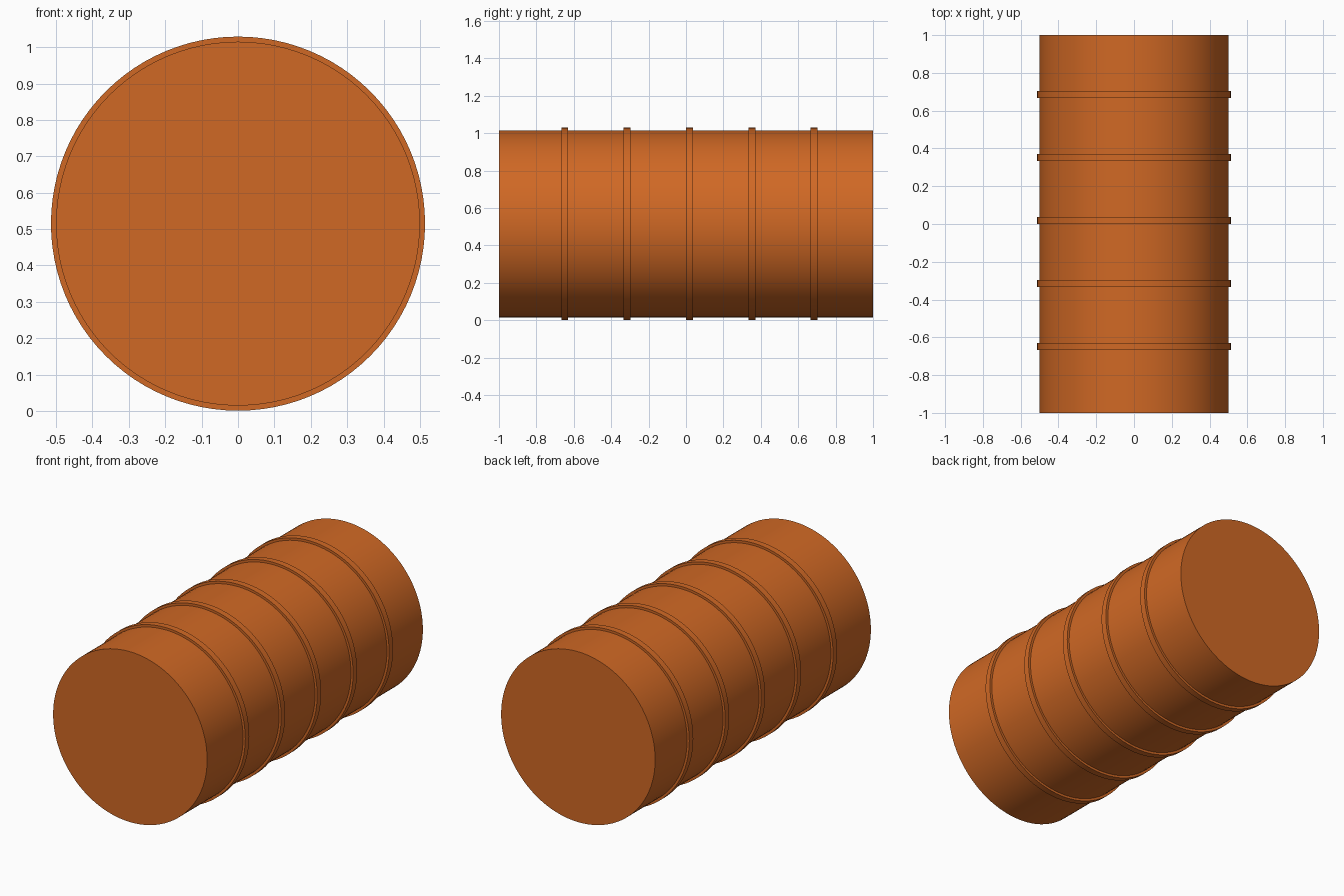
import bpy, bmesh, math

if "Cube" in bpy.data.objects:
    bpy.data.objects.remove(bpy.data.objects["Cube"])

SEGMENTS = 96
RADIUS = 0.5
RING_RADIUS = 0.514
CENTRE_Z = 0.515
RING_WIDTH = 0.037

orange = bpy.data.materials.new("burnt_orange")
orange.diffuse_color = (0.63, 0.139, 0.018, 1)
orange.use_nodes = True
orange.node_tree.nodes["Principled BSDF"].inputs["Base Color"].default_value = orange.diffuse_color


def lathe(name, profile, closed):
    """Revolve (radius, y) points around the horizontal y axis."""
    bm = bmesh.new()
    loops = []
    for r, y in profile:
        loops.append([bm.verts.new((r * math.cos(a), y, CENTRE_Z + r * math.sin(a)))
                      for a in (2 * math.pi * i / SEGMENTS for i in range(SEGMENTS))])
    pairs = list(zip(loops, loops[1:]))
    if closed:
        pairs.append((loops[-1], loops[0]))
    else:
        bm.faces.new(loops[0])
        bm.faces.new(loops[-1])
    for a, b in pairs:
        for i in range(SEGMENTS):
            j = (i + 1) % SEGMENTS
            bm.faces.new((a[i], a[j], b[j], b[i]))
    bmesh.ops.recalc_face_normals(bm, faces=bm.faces)
    mesh = bpy.data.meshes.new(name)
    bm.to_mesh(mesh)
    bm.free()
    mesh.materials.append(orange)
    obj = bpy.data.objects.new(name, mesh)
    bpy.context.collection.objects.link(obj)
    bpy.ops.object.select_all(action='DESELECT')
    obj.select_set(True)
    bpy.context.view_layer.objects.active = obj
    bpy.ops.object.shade_smooth_by_angle(angle=math.radians(30))
    return obj


# Drum body with flat ends
lathe("drum_body", [(RADIUS, -1), (RADIUS, 1)], False)

# Five raised bands around the body
for k in range(-2, 3):
    y0 = k / 3
    y1 = y0 + RING_WIDTH
    lathe(f"band_{k + 3}", [(RADIUS - 0.005, y0), (RING_RADIUS, y0),
                            (RING_RADIUS, y1), (RADIUS - 0.005, y1)], True)
